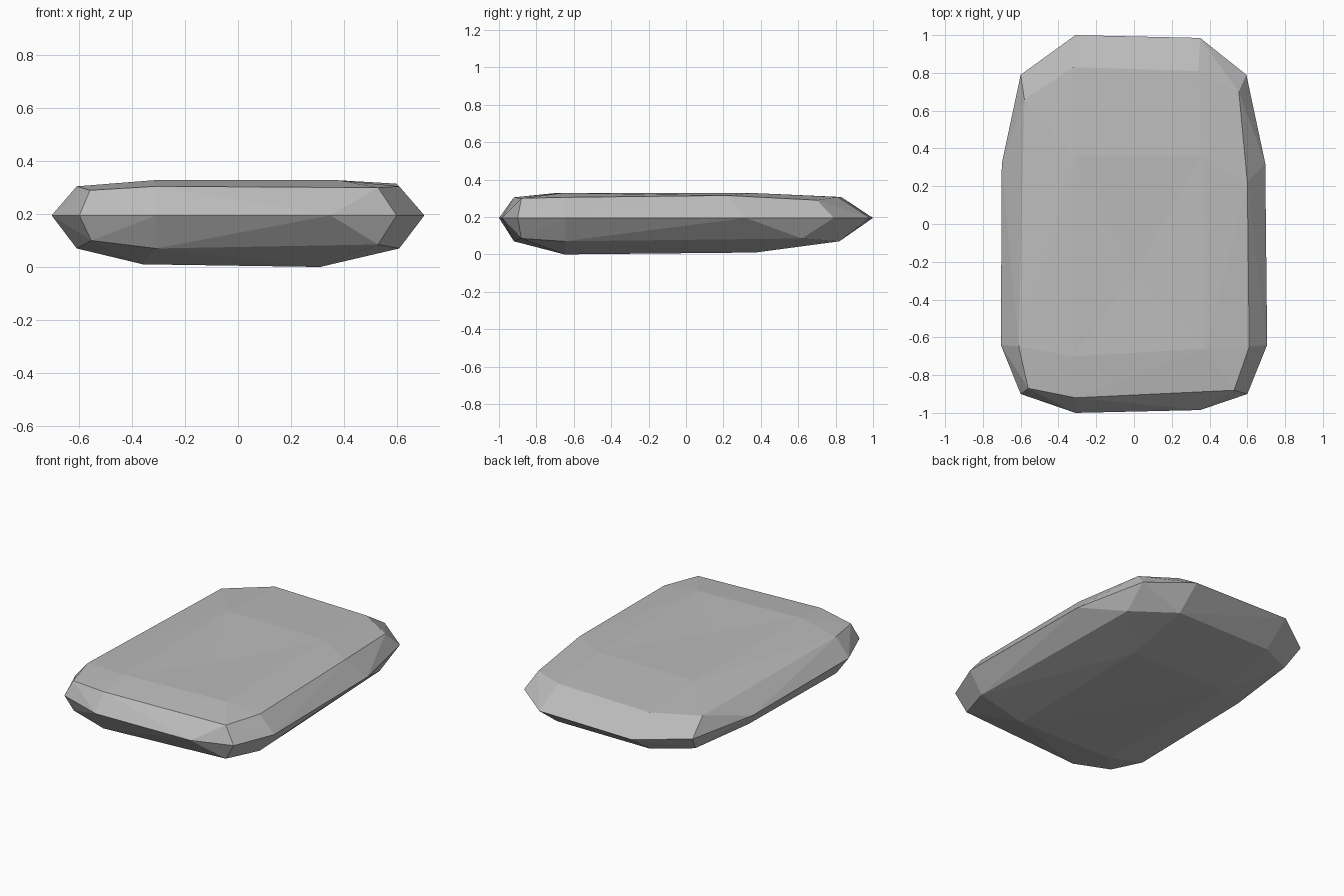
import bpy
import bmesh
from math import radians

cube = bpy.data.objects.get("Cube")
if cube:
    bpy.data.objects.remove(cube, do_unlink=True)

# Stone material
stone = bpy.data.materials.new("grey stone")
stone.use_nodes = True
grey = (0.5, 0.5, 0.5, 1)
stone.diffuse_color = grey
stone.node_tree.nodes["Principled BSDF"].inputs["Base Color"].default_value = grey

WAIST = 0.195

# Widest outline, all at waist height
outline = [(-0.31, -1.0), (0.35, -0.985), (0.60, -0.90), (0.705, -0.64),
           (0.695, 0.32), (0.595, 0.79), (0.35, 0.985), (-0.31, 1.0),
           (-0.60, 0.79), (-0.70, 0.32), (-0.705, -0.64), (-0.60, -0.90)]

# Bevel rims above and below the waist
upper_rim = [(-0.31, -0.92, 0.305), (0.53, -0.88, 0.30), (0.61, -0.65, 0.305),
             (0.60, 0.22, 0.315), (0.555, 0.70, 0.29), (0.34, 0.81, 0.307),
             (-0.32, 0.83, 0.307), (-0.58, 0.66, 0.29), (-0.61, -0.65, 0.305),
             (-0.56, -0.87, 0.29)]
lower_rim = [(-0.31, -0.92, 0.07), (0.53, -0.88, 0.085), (0.61, -0.65, 0.07),
             (0.57, 0.62, 0.085), (0.34, 0.82, 0.07), (-0.32, 0.82, 0.07),
             (-0.555, 0.70, 0.09), (-0.60, 0.22, 0.075), (-0.61, -0.65, 0.07),
             (-0.555, -0.87, 0.10)]

# Flat crowns of the top and the underside
top_crown = [(-0.32, -0.70, 0.328), (0.38, -0.66, 0.328),
             (0.36, 0.36, 0.328), (-0.32, 0.36, 0.328)]
base_crown = [(-0.36, -0.65, 0.01), (0.31, -0.65, 0.0),
              (0.31, 0.37, 0.01), (-0.36, 0.37, 0.012)]

# Wrap the rings in one faceted shell
bm = bmesh.new()
for x, y in outline:
    bm.verts.new((x, y, WAIST))
for p in upper_rim + lower_rim + base_crown:
    bm.verts.new(p)
crown = [bm.verts.new(p) for p in top_crown]
bmesh.ops.convex_hull(bm, input=bm.verts[:])

# Replace the top crown with four facets around a shallow dent
cap = [f for f in bm.faces if all(v in crown for v in f.verts)]
bmesh.ops.delete(bm, geom=cap, context="FACES")
dent = bm.verts.new((0.0, -0.27, 0.318))
for i, v in enumerate(crown):
    bm.faces.new((v, crown[(i + 1) % len(crown)], dent))

# Merge coplanar facets and tidy up
bmesh.ops.dissolve_limit(bm, angle_limit=radians(0.5),
                         verts=bm.verts[:], edges=bm.edges[:])
bmesh.ops.delete(bm, geom=[v for v in bm.verts if not v.link_faces], context="VERTS")
bmesh.ops.recalc_face_normals(bm, faces=bm.faces[:])

mesh = bpy.data.meshes.new("stone_slab")
bm.to_mesh(mesh)
bm.free()
mesh.materials.append(stone)
slab = bpy.data.objects.new("stone_slab", mesh)
bpy.context.collection.objects.link(slab)
